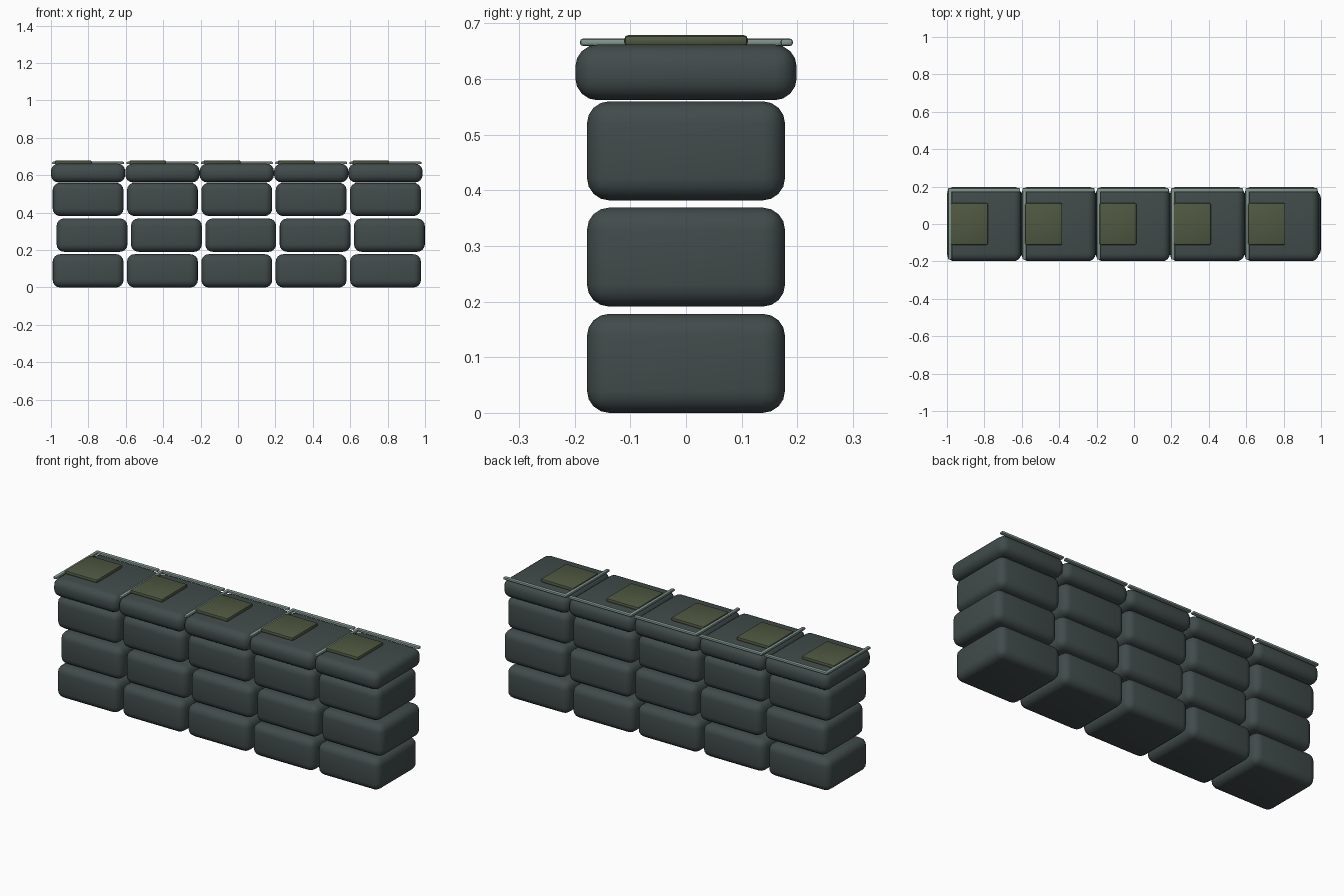
import bpy

if "Cube" in bpy.data.objects:
    bpy.data.objects.remove(bpy.data.objects["Cube"])

PITCH = 0.3975          # spacing of the columns
FIRST_X = -0.8015       # centre of the leftmost column
COLUMNS = 5


def material(name, rgb):
    m = bpy.data.materials.new(name)
    m.diffuse_color = (*rgb, 1)
    m.use_nodes = True
    m.node_tree.nodes["Principled BSDF"].inputs["Base Color"].default_value = m.diffuse_color
    return m


slate = material("dark slate", (0.053, 0.070, 0.070))
olive = material("olive", (0.078, 0.097, 0.052))
pale = material("pale grey green", (0.22, 0.30, 0.27))


def rounded_box(name, centre, size, radius, segments, mat):
    bpy.ops.mesh.primitive_cube_add(size=1, location=centre)
    ob = bpy.context.object
    ob.name = name
    ob.scale = size
    bpy.ops.object.transform_apply(location=False, rotation=False, scale=True)
    bevel = ob.modifiers.new("rounding", 'BEVEL')
    bevel.width = radius
    bevel.segments = segments
    bpy.ops.object.modifier_apply(modifier=bevel.name)
    ob.data.materials.append(mat)
    bpy.ops.object.shade_smooth_by_angle()
    return ob


for i in range(COLUMNS):
    x = FIRST_X + i * PITCH

    # three courses of padded blocks, the middle one shifted sideways
    for row, shift in enumerate((0, 0.021, 0)):
        rounded_box(f"block_{row + 1}_{i + 1}", (x + shift, 0, 0.089 + row * 0.191),
                    (0.379, 0.356, 0.178), 0.04, 4, slate)

    # wider capping block
    rounded_box(f"cap_{i + 1}", (x, 0, 0.612), (0.397, 0.398, 0.100), 0.04, 4, slate)

    # pale trim along the back and left edges of the cap
    rounded_box(f"back_trim_{i + 1}", (x, 0.181, 0.666), (0.385, 0.022, 0.013), 0.005, 2, pale)
    rounded_box(f"side_trim_{i + 1}", (x - 0.182, 0, 0.666), (0.020, 0.381, 0.013), 0.005, 2, pale)

    # olive patch on top
    rounded_box(f"patch_{i + 1}", (x - 0.079, 0, 0.669), (0.198, 0.222, 0.020), 0.007, 2, olive)
